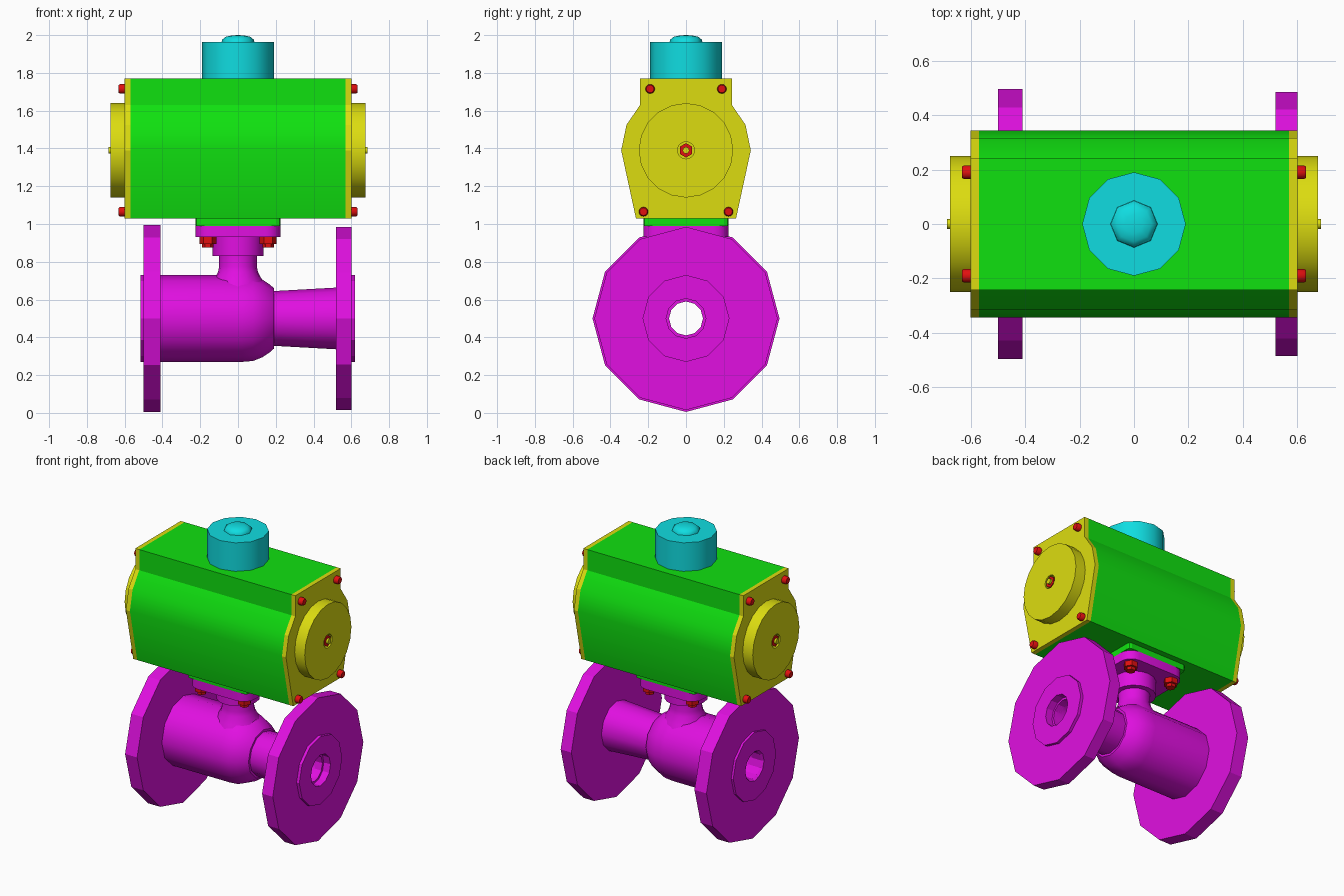
import bpy, bmesh
from math import radians, cos, sin, pi
from mathutils import Vector, Matrix

if "Cube" in bpy.data.objects:
    bpy.data.objects.remove(bpy.data.objects["Cube"])


def material(name, rgb):
    m = bpy.data.materials.new(name)
    m.diffuse_color = (*rgb, 1)
    m.use_nodes = True
    m.node_tree.nodes["Principled BSDF"].inputs["Base Color"].default_value = m.diffuse_color
    return m


MAGENTA = material("magenta", (0.75, 0.005, 0.75))
GREEN = material("green", (0.005, 0.75, 0.005))
YELLOW = material("yellow", (0.72, 0.72, 0.005))
RED = material("red", (0.75, 0.005, 0.005))
CYAN = material("cyan", (0.005, 0.72, 0.75))
X, Z = Vector((1, 0, 0)), Vector((0, 0, 1))


def finish(name, bm, mat, smooth):
    bmesh.ops.recalc_face_normals(bm, faces=bm.faces)
    me = bpy.data.meshes.new(name)
    bm.to_mesh(me)
    bm.free()
    me.materials.append(mat)
    if smooth:
        me.shade_smooth()
        me.set_sharp_from_angle(angle=radians(smooth))
    ob = bpy.data.objects.new(name, me)
    bpy.context.collection.objects.link(ob)
    return ob


def lathe(name, profile, sides, mat, axis=Z, loc=(0, 0, 0), smooth=35, closed=False):
    """Spin (radius, height) points around an axis."""
    bm = bmesh.new()
    vs = [bm.verts.new((r, 0, h)) for r, h in profile]
    pairs = list(zip(vs, vs[1:])) + ([(vs[-1], vs[0])] if closed else [])
    es = [bm.edges.new(p) for p in pairs]
    bmesh.ops.spin(bm, geom=vs + es, cent=(0, 0, 0), axis=(0, 0, 1),
                   angle=2 * pi, steps=sides, use_merge=True)
    bmesh.ops.remove_doubles(bm, verts=bm.verts, dist=1e-5)
    rot = Z.rotation_difference(axis).to_matrix().to_4x4()
    bm.transform(Matrix.Translation(loc) @ rot)
    return finish(name, bm, mat, smooth)


def prism(name, points, lo, hi, axis, mat, smooth=0):
    """Extrude a yz outline along x, or an xy outline along z."""
    place = (lambda p, t: (t, *p)) if axis == X else (lambda p, t: (*p, t))
    bm = bmesh.new()
    a = [bm.verts.new(place(p, lo)) for p in points]
    b = [bm.verts.new(place(p, hi)) for p in points]
    bm.faces.new(a)
    bm.faces.new(b)
    for i in range(len(a)):
        j = (i + 1) % len(a)
        bm.faces.new((a[i], a[j], b[j], b[i]))
    return finish(name, bm, mat, smooth)


def rounded_square(half, r, steps=4):
    pts = []
    for k, (sx, sy) in enumerate([(1, 1), (-1, 1), (-1, -1), (1, -1)]):
        for i in range(steps + 1):
            t = (k + i / steps) * pi / 2
            pts.append((sx * (half - r) + r * cos(t), sy * (half - r) + r * sin(t)))
    return pts


# Valve body: hollow tube with a rounded shoulder and tapered outlet
pipe = (0, 0, 0.5)
lathe("valve_body", [(0.09, -0.45), (0.23, -0.45), (0.23, 0.02), (0.225, 0.08), (0.205, 0.13),
                     (0.178, 0.17), (0.16, 0.19), (0.145, 0.19), (0.165, 0.55), (0.09, 0.55)],
      12, MAGENTA, X, pipe, closed=True)

# Flanges with raised faces
lathe("left_flange", [(0.09, -0.41), (0.495, -0.41), (0.495, -0.5), (0.23, -0.5),
                      (0.23, -0.515), (0.1, -0.515), (0.09, -0.5)],
      12, MAGENTA, X, pipe, smooth=0, closed=True)
lathe("right_flange", [(0.09, 0.52), (0.485, 0.52), (0.485, 0.6), (0.23, 0.6),
                       (0.23, 0.62), (0.105, 0.62), (0.105, 0.57), (0.09, 0.57)],
      12, MAGENTA, X, pipe, smooth=0, closed=True)

# Neck, collar and mounting plate
lathe("valve_neck", [(0.15, 0.66), (0.13, 0.7), (0.106, 0.745), (0.1, 0.775), (0.1, 0.83),
                     (0.135, 0.83), (0.135, 0.94), (0, 0.94)], 16, MAGENTA)
prism("mounting_plate", rounded_square(0.225, 0.08), 0.93, 0.99, Z, MAGENTA, 35)
prism("actuator_foot", rounded_square(0.225, 0.02, 2), 0.99, 1.035, Z, GREEN)
for sx in (-1, 1):
    for sy in (-1, 1):
        lathe("plate_bolt", [(0, 0.935), (0.045, 0.935), (0.045, 0.895), (0.03, 0.895),
                             (0.03, 0.875), (0, 0.875)],
              6, RED, loc=(sx * 0.16, sy * 0.16, 0), smooth=0)

# Actuator housing
half = [(0.265, 1.03), (0.343, 1.39), (0.315, 1.525), (0.243, 1.63), (0.243, 1.77)]
outline = half + [(-y, z) for y, z in reversed(half)]
prism("actuator_housing", outline, -0.57, 0.57, X, GREEN, 31)

# End caps with round covers, adjusters and bolts, on both ends
for s, side in ((-1, "left"), (1, "right")):
    out, centre = X * s, (0, 0, 1.39)
    prism(side + "_end_cap", outline, s * 0.57, s * 0.6, X, YELLOW)
    lathe(side + "_cover", [(0.25, 0.59), (0.25, 0.675), (0.045, 0.675), (0.045, 0.65), (0, 0.65)],
          20, YELLOW, out, centre)
    lathe(side + "_adjuster_nut", [(0.038, 0.645), (0.038, 0.672), (0, 0.672)],
          6, RED, out, centre, smooth=0)
    lathe(side + "_adjuster_pin", [(0.018, 0.645), (0.018, 0.686), (0, 0.686)],
          12, YELLOW, out, centre)
    for y, z in ((0.19, 1.715), (-0.19, 1.715), (0.225, 1.065), (-0.225, 1.065)):
        lathe(side + "_cap_bolt", [(0.025, 0.59), (0.025, 0.625), (0.02, 0.632), (0, 0.632)],
              12, RED, out, (0, y, z))

# Position indicator on top
lathe("indicator_base", [(0.19, 1.76), (0.19, 1.963), (0, 1.963)], 12, CYAN)
lathe("indicator_dome", [(0.087, 1.96), (0.085, 1.975), (0.065, 1.991), (0.035, 1.998), (0, 2.0)],
      8, CYAN, smooth=50)
